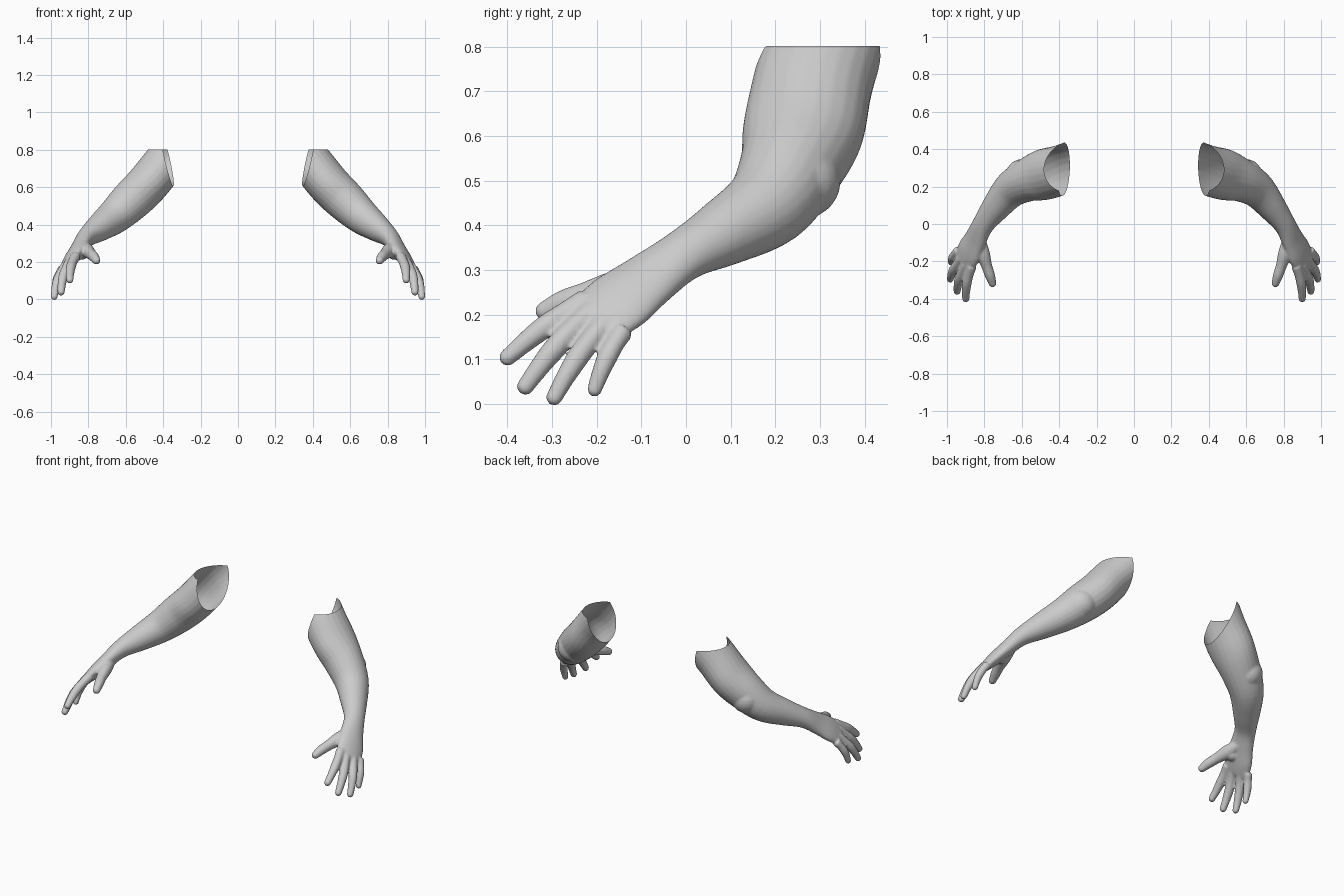
import bpy, bmesh, math
from mathutils import Vector, Matrix

if "Cube" in bpy.data.objects:
    bpy.data.objects.remove(bpy.data.objects["Cube"])

skin = bpy.data.materials.new("light_grey_skin")
skin.use_nodes = True
GREY = (0.6, 0.6, 0.6, 1)
skin.diffuse_color = GREY
skin.node_tree.nodes["Principled BSDF"].inputs["Base Color"].default_value = GREY

ACROSS = Vector((0.5, 0.62, -0.5))   # from thumb side to little finger side
SIDES = 24


def spline(rows, steps=5):
    """Smooth curve through rows of numbers."""
    pts = [Vector(r) for r in rows]
    pts = [2 * pts[0] - pts[1]] + pts + [2 * pts[-1] - pts[-2]]
    out = []
    for a, b, c, d in zip(pts, pts[1:], pts[2:], pts[3:]):
        for i in range(steps):
            t = i / steps
            out.append(b + 0.5 * t * (c - a + t * (2 * a - 5 * b + 4 * c - d
                                                   + t * (3 * (b - c) + d - a))))
    return out + [pts[-2]]


def tube(bm, rows):
    """Closed tube; each row is x, y, z, half width, half thickness."""
    path = spline(rows)
    centres = [Vector(p[:3]) for p in path]
    rings = []
    for i, p in enumerate(path):
        tangent = (centres[min(i + 1, len(path) - 1)] - centres[max(i - 1, 0)]).normalized()
        wide = (ACROSS - tangent * ACROSS.dot(tangent)).normalized()
        thick = tangent.cross(wide)
        rings.append([bm.verts.new(centres[i] + wide * (p[3] * math.cos(a)) + thick * (p[4] * math.sin(a)))
                      for a in (math.tau * k / SIDES for k in range(SIDES))])
    for lo, hi in zip(rings, rings[1:]):
        for k in range(SIDES):
            n = (k + 1) % SIDES
            bm.faces.new((lo[k], lo[n], hi[n], hi[k]))
    bm.faces.new(rings[0][::-1])
    bm.faces.new(rings[-1])


def ball(bm, centre, radius):
    bmesh.ops.create_uvsphere(bm, u_segments=SIDES, v_segments=12, radius=radius,
                              matrix=Matrix.Translation(centre))


def finger(bm, base, tip, r, bend):
    """Tapered, slightly arched finger with a round tip."""
    base, tip = Vector(base), Vector(tip)
    axis = (tip - base).normalized()
    lift = ACROSS.cross(axis).normalized()
    if lift.z < 0:
        lift = -lift
    end = tip - axis * r * 0.8
    rows = []
    for t, s in ((0, 1.15), (0.25, 1.05), (0.5, 1.08), (0.75, 0.95), (1, 0.8)):
        c = base.lerp(end, t) + lift * bend * math.sin(math.pi * t)
        rows.append((*c, r * s, r * s))
    tube(bm, rows)
    ball(bm, end, r * 0.82)


bm = bmesh.new()
# upper arm, elbow, forearm, wrist and palm
tube(bm, [
    (0.30, 0.32, 0.84, 0.135, 0.115),
    (0.40, 0.285, 0.72, 0.135, 0.115),
    (0.49, 0.262, 0.61, 0.136, 0.114),
    (0.575, 0.232, 0.525, 0.115, 0.11),
    (0.66, 0.182, 0.445, 0.098, 0.095),
    (0.742, 0.085, 0.383, 0.077, 0.074),
    (0.808, -0.005, 0.333, 0.062, 0.052),
    (0.848, -0.085, 0.277, 0.072, 0.042),
    (0.882, -0.15, 0.228, 0.084, 0.037),
    (0.908, -0.20, 0.19, 0.076, 0.027),
    (0.915, -0.215, 0.18, 0.06, 0.018)])
# elbow point and base of the thumb
ball(bm, (0.60, 0.262, 0.50), 0.085)
ball(bm, (0.835, -0.145, 0.252), 0.04)
# index, middle, ring and little fingers
finger(bm, (0.868, -0.225, 0.23), (0.902, -0.415, 0.093), 0.024, 0.012)
finger(bm, (0.897, -0.215, 0.203), (0.95, -0.372, 0.025), 0.024, 0.014)
finger(bm, (0.922, -0.182, 0.18), (0.988, -0.305, 0.0), 0.023, 0.014)
finger(bm, (0.94, -0.14, 0.165), (0.982, -0.212, 0.018), 0.021, 0.012)
# thumb
tube(bm, [
    (0.825, -0.08, 0.28, 0.03, 0.03),
    (0.808, -0.155, 0.262, 0.038, 0.036),
    (0.787, -0.225, 0.243, 0.03, 0.029),
    (0.77, -0.275, 0.227, 0.028, 0.027),
    (0.757, -0.316, 0.208, 0.022, 0.021)])
ball(bm, (0.757, -0.316, 0.208), 0.022)

raw = bpy.data.meshes.new("arm_volume")
bm.to_mesh(raw)
bm.free()

# fuse the parts into one skin
helper = bpy.data.objects.new("arm_volume", raw)
bpy.context.collection.objects.link(helper)
fuse = helper.modifiers.new("fuse", 'REMESH')
fuse.mode = 'VOXEL'
fuse.voxel_size = 0.006
soften = helper.modifiers.new("soften", 'SMOOTH')
soften.factor = 0.5
soften.iterations = 6
fused = bpy.data.meshes.new_from_object(
    helper.evaluated_get(bpy.context.evaluated_depsgraph_get()))
bpy.data.objects.remove(helper)

# open sleeve end: level cut on top, slanted cut on the inner side
bm = bmesh.new()
bm.from_mesh(fused)
for point, normal in (((0, 0, 0.802), (0, 0, 1)),
                      ((0.39, 0.3, 0.8), (-1, -0.1, 0.25))):
    bmesh.ops.bisect_plane(bm, geom=bm.verts[:] + bm.edges[:] + bm.faces[:],
                           plane_co=point, plane_no=normal, clear_outer=True)

# matching pair of arms
for name, side in (("left_arm", 1), ("right_arm", -1)):
    half = bm.copy()
    if side < 0:
        bmesh.ops.scale(half, vec=(-1, 1, 1), verts=half.verts)
        bmesh.ops.reverse_faces(half, faces=half.faces)
    for f in half.faces:
        f.smooth = True
        f.material_index = 0
    mesh = bpy.data.meshes.new(name)
    half.to_mesh(mesh)
    half.free()
    mesh.materials.clear()
    mesh.materials.append(skin)
    bpy.context.collection.objects.link(bpy.data.objects.new(name, mesh))
bm.free()
